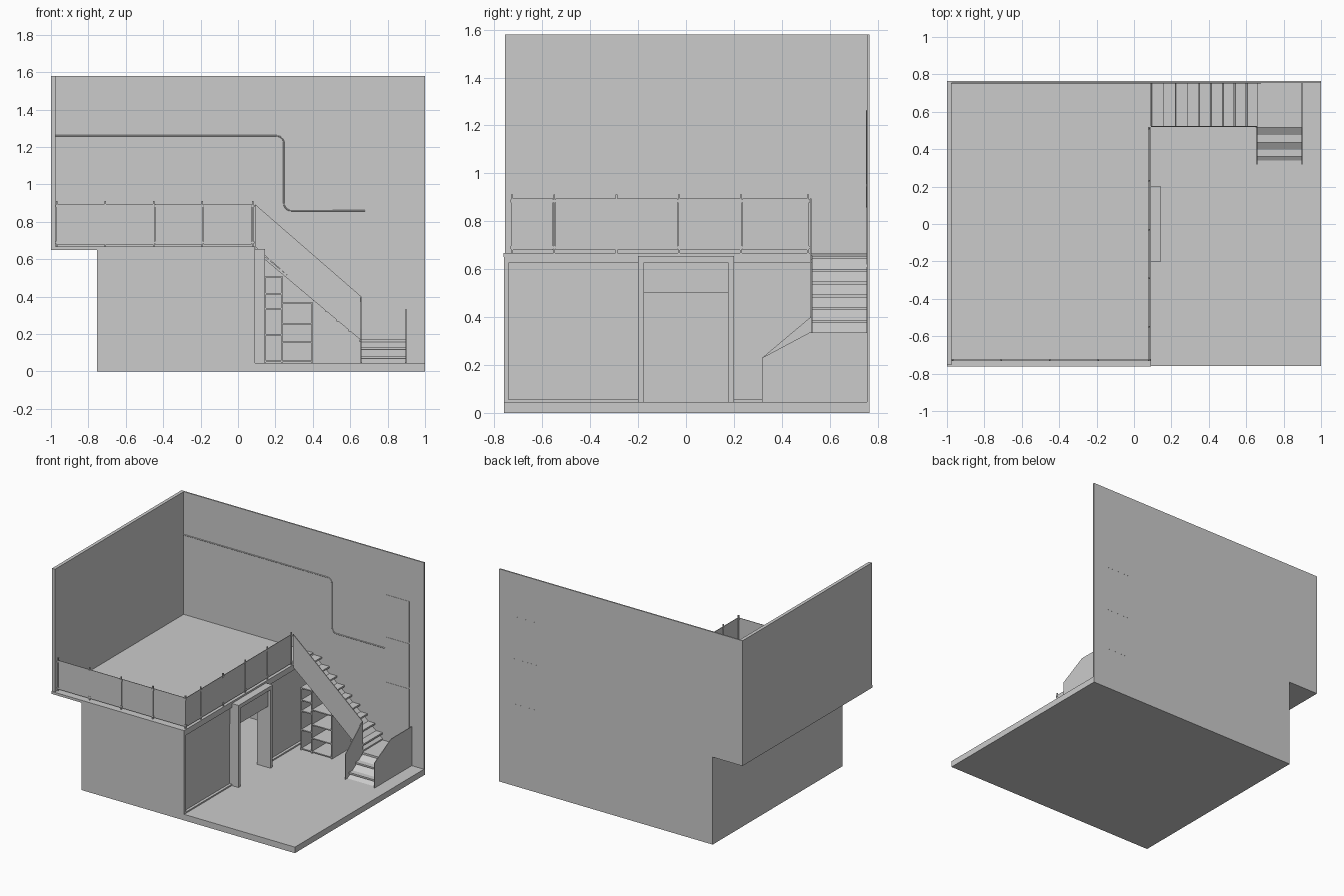
import bpy, bmesh, math
from mathutils import Vector

if "Cube" in bpy.data.objects:
    bpy.data.objects.remove(bpy.data.objects["Cube"])


def finish(name, bm):
    bmesh.ops.recalc_face_normals(bm, faces=bm.faces)
    me = bpy.data.meshes.new(name)
    bm.to_mesh(me)
    bm.free()
    ob = bpy.data.objects.new(name, me)
    bpy.context.collection.objects.link(ob)
    return ob


def boxes(name, items):
    """One object made of boxes, each (x0, x1, y0, y1, z0, z1)."""
    bm = bmesh.new()
    for x0, x1, y0, y1, z0, z1 in items:
        vs = bmesh.ops.create_cube(bm, size=1)["verts"]
        bmesh.ops.scale(bm, vec=(x1 - x0, y1 - y0, z1 - z0), verts=vs)
        bmesh.ops.translate(bm, vec=((x0 + x1) / 2, (y0 + y1) / 2, (z0 + z1) / 2), verts=vs)
    return finish(name, bm)


def prism(name, pts, axis, a, b):
    """Profile (u, z) extruded along x or y from a to b."""
    bm = bmesh.new()
    at = (lambda u, z, d: (d, u, z)) if axis == "x" else (lambda u, z, d: (u, d, z))
    face = bm.faces.new([bm.verts.new(at(u, z, a)) for u, z in pts])
    ext = bmesh.ops.extrude_face_region(bm, geom=[face])["geom"]
    bmesh.ops.translate(bm, vec=at(0, 0, b - a),
                        verts=[v for v in ext if isinstance(v, bmesh.types.BMVert)])
    return finish(name, bm)


BACK = 0.755     # inner face of the back wall
FLOOR = 0.045    # floor level
LOFT = 0.668     # loft level

# Shell: floor, walls and loft
boxes("floor", [(-0.755, 1, -0.76, 0.765, 0, FLOOR)])
prism("back_wall", [(-0.755, 0), (1, 0), (1, 1.58), (-1, 1.58), (-1, 0.65), (-0.755, 0.65)],
      "y", BACK, 0.765)
boxes("upper_left_wall", [(-1, -0.975, -0.755, 0.765, 0.65, 1.58)])
boxes("lower_left_wall", [(-0.755, -0.735, -0.76, 0.765, 0, 0.655)])
boxes("lower_front_wall", [(-0.755, 0.09, -0.76, -0.742, 0, 0.655)])
boxes("loft_slab", [(-1, 0.09, -0.762, BACK, 0.65, LOFT)])

# Shopfront: frame, transoms and panes either side of the doorway
front = [(0.06, 0.09, -0.76, 0.755, 0.625, 0.655), (0.06, 0.09, -0.76, -0.74, FLOOR, 0.63)]
panes = []
for y0, y1 in ((-0.74, -0.2), (0.2, 0.755)):
    front.append((0.06, 0.09, y0, y1, FLOOR, 0.055))
    panes += [(0.06, 0.070, y0, y1, 0.055, 0.5), (0.06, 0.074, y0, y1, 0.5, 0.625)]
boxes("shopfront_frame", front)
boxes("shopfront_panes", panes)

# Doorway surround with a blank sign board
boxes("door_frame", [(0.035, 0.145, -0.2, -0.175, FLOOR, 0.655),
                     (0.035, 0.145, 0.175, 0.2, FLOOR, 0.655),
                     (0.035, 0.145, -0.175, 0.175, 0.627, 0.655)])
boxes("sign_board", [(0.09, 0.125, -0.175, 0.175, 0.5, 0.627)])

# Loft railing: posts with clamps and glass between them
px = [-0.97, -0.71, -0.45, -0.19, 0.078]
py = [-0.727, -0.55, -0.29, -0.03, 0.23, 0.51]
RX, RY = 0.08, -0.727
posts, clamps, glass = [], [], []
spots = [(x, RY, True) for x in px] + [(RX, y, False) for y in py[1:]]
for x, y, along_x in spots:
    posts.append((x - 0.004, x + 0.004, y - 0.004, y + 0.004, LOFT - 0.01, 0.912))
    dx, dy = (0.009, 0.005) if along_x else (0.005, 0.009)
    for z in (0.69, 0.885):
        clamps.append((x - dx, x + dx, y - dy, y + dy, z - 0.006, z + 0.006))
for a, b in zip(px, px[1:]):
    glass.append((a + 0.005, b - 0.005, RY - 0.002, RY + 0.002, 0.68, 0.895))
for a, b in zip(py, py[1:]):
    glass.append((RX - 0.002, RX + 0.002, a + 0.005, b - 0.005, 0.68, 0.895))
boxes("railing_posts", posts)
boxes("railing_clamps", clamps)
boxes("railing_glass", glass)

# Upper flight: thin treads on a sloping slab
SX0, SX1, SY = 0.09, 0.652, 0.525
N = 9
step = (SX1 - SX0) / N
boxes("upper_treads", [(SX0 + i * step, SX0 + (i + 1) * step + 0.008, SY, BACK,
                        0.643 - i * 0.0535, 0.655 - i * 0.0535) for i in range(N)])
prism("upper_stair_slab", [(0.09, 0.66), (0.66, 0.182), (0.66, 0.165), (0.09, 0.643)],
      "y", SY, BACK)

# Landing and lower flight
boxes("landing", [(0.65, 0.895, 0.515, BACK, 0.158, 0.172)])
boxes("lower_treads", [(0.66, 0.895, 0.36, 0.442, 0.07, 0.082),
                       (0.66, 0.895, 0.435, 0.507, 0.117, 0.129)])
prism("lower_stair_slab", [(0.34, FLOOR), (0.362, FLOOR), (0.525, 0.145), (0.525, 0.16)],
      "x", 0.66, 0.895)

# Stair balustrade panels
prism("upper_stair_glass", [(0.09, 0.668), (0.66, 0.165), (0.66, 0.4), (0.09, 0.895)],
      "y", 0.518, 0.524)
prism("inner_stair_glass", [(0.318, FLOOR), (0.318, 0.23), (0.52, 0.4), (0.52, 0.165), (0.38, FLOOR)],
      "x", 0.656, 0.661)
prism("outer_stair_glass", [(0.318, FLOOR), (0.318, 0.23), (0.515, 0.335), (BACK, 0.335), (BACK, FLOOR)],
      "x", 0.895, 0.9)

# Shelving under the stairs
T = 0.008
shelves = [(0.142, 0.15, 0.53, BACK, FLOOR, 0.51), (0.23, 0.238, 0.53, BACK, FLOOR, 0.51),
           (0.392, 0.4, 0.53, BACK, FLOOR, 0.37)]
shelves += [(0.142, 0.238, 0.53, BACK, z - T, z) for z in (0.06, 0.2, 0.34, 0.42, 0.51)]
shelves += [(0.23, 0.4, 0.53, BACK, z - T, z) for z in (0.06, 0.16, 0.26, 0.37)]
boxes("shelving", shelves)

# Tall window in the back wall, nearly flush, three panes
boxes("wall_window_panes", [(0.69, 0.88, BACK - 0.002, 0.7655, z0, z1) for z0, z1 in
                            ((0.31, 0.61), (0.62, 0.945), (0.955, 1.26))])

# Thin light strip running along the back wall with rounded bends
bend = 0.04
path = [(-0.975, 1.26)]
for k in range(7):
    a = math.radians(90 - 15 * k)
    path.append((0.245 - bend + bend * math.cos(a), 1.26 - bend + bend * math.sin(a)))
for k in range(7):
    a = math.radians(180 + 15 * k)
    path.append((0.245 + bend + bend * math.cos(a), 0.86 + bend + bend * math.sin(a)))
path.append((0.68, 0.86))
cu = bpy.data.curves.new("light_strip", "CURVE")
cu.dimensions = "3D"
cu.bevel_depth = 0.004
cu.bevel_resolution = 1
sp = cu.splines.new("POLY")
sp.points.add(len(path) - 1)
for p, (x, z) in zip(sp.points, path):
    p.co = (x, BACK, z, 1)
bpy.context.collection.objects.link(bpy.data.objects.new("light_strip", cu))
